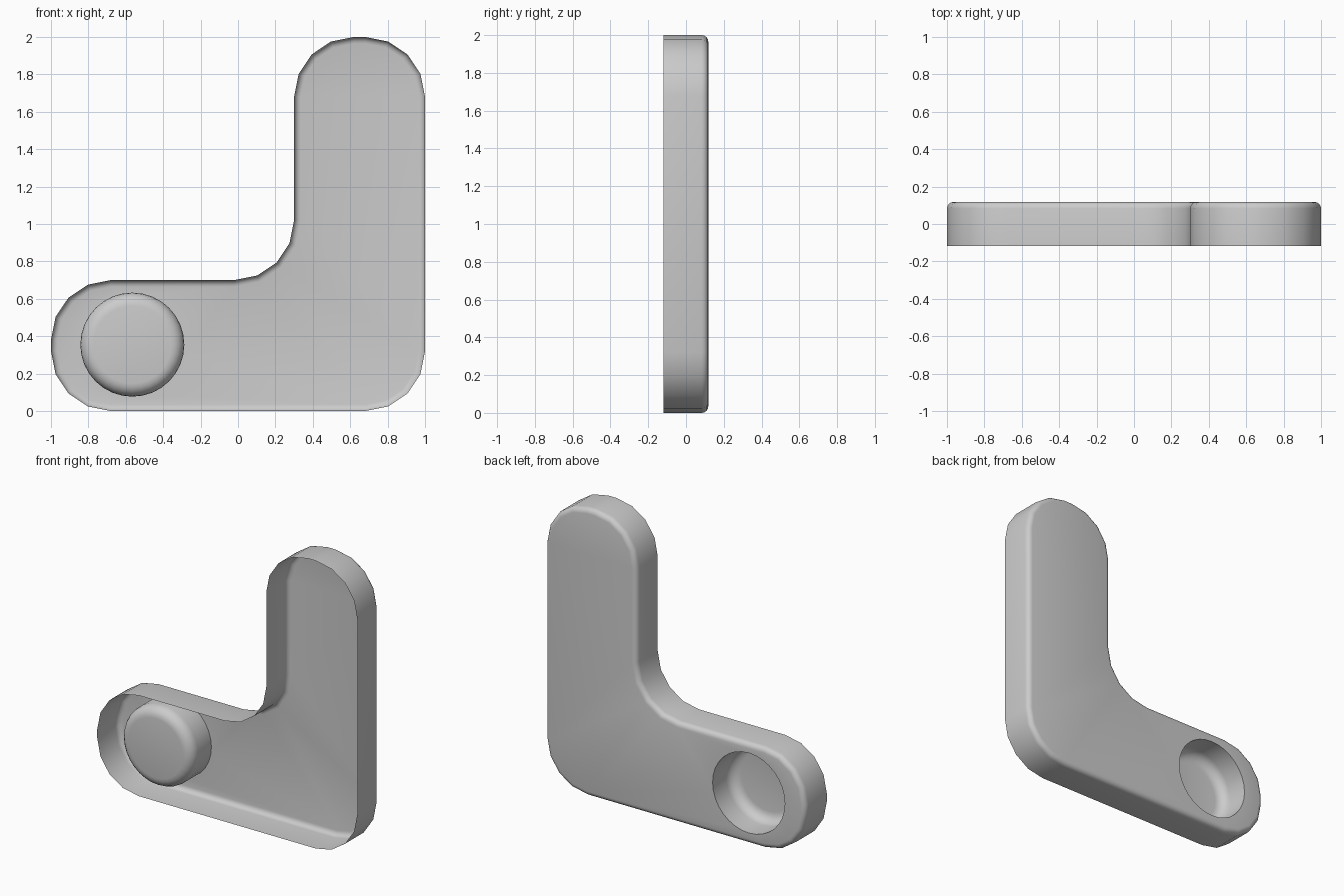
import bpy
import bmesh
import math

if "Cube" in bpy.data.objects:
    bpy.data.objects.remove(bpy.data.objects["Cube"])

Y = 0.118          # half the depth of the shell
R = 0.32           # corner radius of the outline
EDGE = 0.035       # rounding of the back edge
DIMPLE = (-0.565, 0.355)

# corner arcs: centre x, centre z, start angle, end angle, +1 convex / -1 concave
CORNERS = [(-0.68, 0.32, 180, 270, 1), (0.68, 0.32, 270, 360, 1),
           (0.68, 1.68, 0, 90, 1), (0.62, 1.68, 90, 180, 1),
           (-0.02, 1.02, 0, -90, -1), (-0.68, 0.38, 90, 180, 1)]


def outline(inset):
    pts = []
    for cx, cz, a0, a1, sign in CORNERS:
        r = R - sign * inset
        for i in range(5):
            a = math.radians(a0 + (a1 - a0) * i / 4)
            pts.append((cx + r * math.cos(a), cz + r * math.sin(a)))
    return pts


def circle(radius, n=32):
    return [(DIMPLE[0] + radius * math.cos(2 * math.pi * i / n),
             DIMPLE[1] + radius * math.sin(2 * math.pi * i / n)) for i in range(n)]


def loft(bm, rings):
    """Skin a list of (points, y) rings and return their vertices."""
    loops = [[bm.verts.new((x, y, z)) for x, z in pts] for pts, y in rings]
    for a, b in zip(loops, loops[1:]):
        n = len(a)
        for i in range(n):
            j = (i + 1) % n
            bm.faces.new((a[i], a[j], b[j], b[i]))
    return loops


def ring_edges(bm, loop):
    return [bm.edges.get((loop[i - 1], loop[i])) for i in range(len(loop))]


bm = bmesh.new()

# side wall with rounded back edge, open to the front
rings = [(outline(0), -Y)]
for i in range(5):
    a = math.radians(90 * i / 4)
    rings.append((outline(EDGE * (1 - math.cos(a))), Y - EDGE + EDGE * math.sin(a)))
wall = loft(bm, rings)

# round recess pushed in from the back, with a rounded end
rad, depth, soft = 0.278, 0.215, 0.07
rings = [(circle(rad), Y)]
for i in range(6):
    a = math.radians(90 * i / 5)
    rings.append((circle(rad - soft * (1 - math.cos(a))),
                  Y - depth + soft - soft * math.sin(a)))
dimple = loft(bm, rings)
bm.faces.new(dimple[-1])

# back plate between the outline and the recess
bmesh.ops.triangle_fill(bm, use_beauty=True, use_dissolve=False,
                        edges=ring_edges(bm, wall[-1]) + ring_edges(bm, dimple[0]))

# consistent normals, facing outward at the back
bmesh.ops.recalc_face_normals(bm, faces=bm.faces[:])
bm.normal_update()
if sum(f.normal.y * f.calc_area() for f in bm.faces) < 0:
    bmesh.ops.reverse_faces(bm, faces=bm.faces[:])

mesh = bpy.data.meshes.new("bent_shell")
bm.to_mesh(mesh)
bm.free()
shell = bpy.data.objects.new("bent_shell", mesh)
bpy.context.collection.objects.link(shell)

grey = bpy.data.materials.new("light grey")
grey.diffuse_color = (0.6, 0.6, 0.6, 1)
grey.use_nodes = True
grey.node_tree.nodes["Principled BSDF"].inputs["Base Color"].default_value = grey.diffuse_color
mesh.materials.append(grey)

bpy.context.view_layer.objects.active = shell
shell.select_set(True)
bpy.ops.object.shade_smooth_by_angle(angle=math.radians(40))
